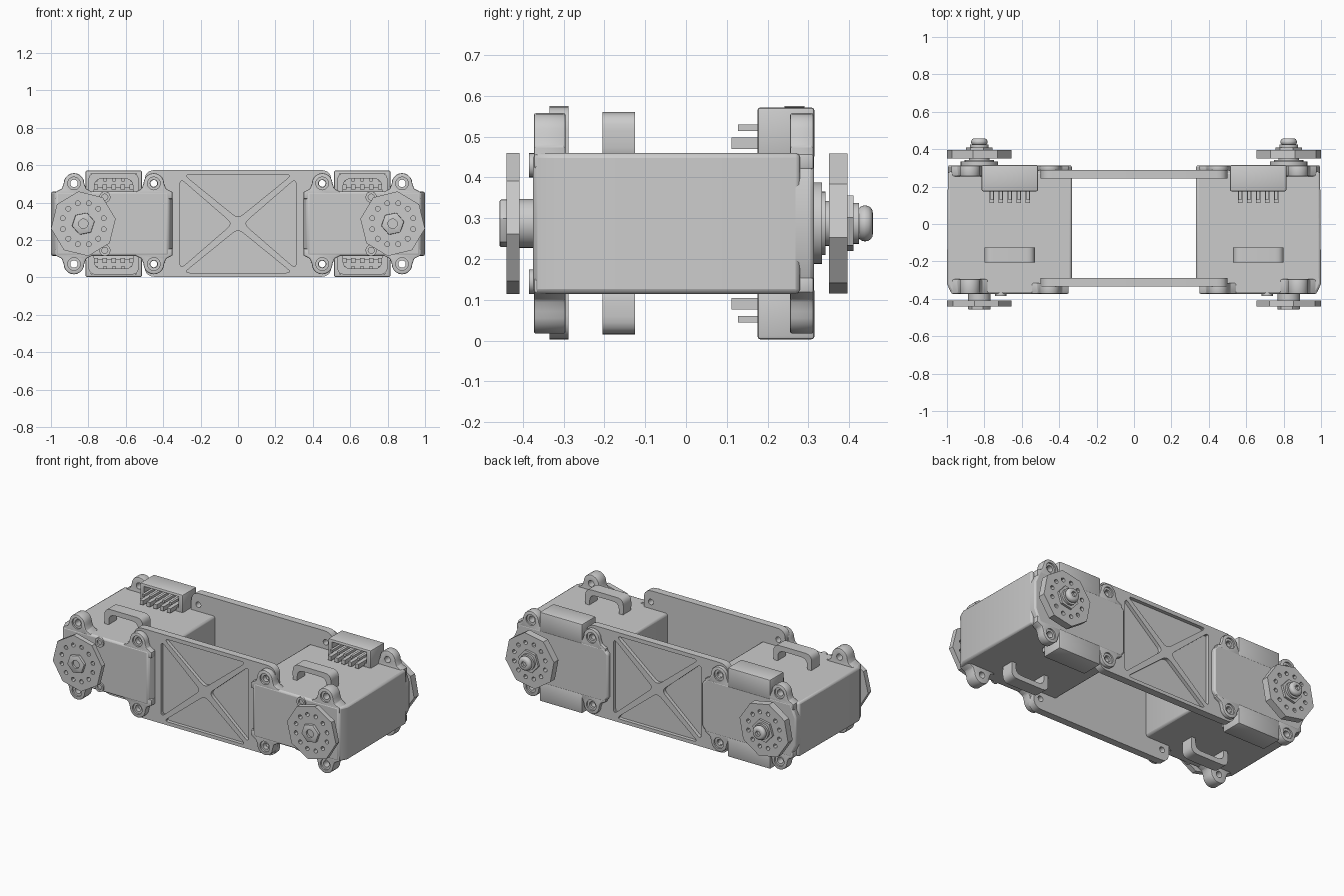
import bpy, bmesh, math
from mathutils import Vector

if "Cube" in bpy.data.objects:
    bpy.data.objects.remove(bpy.data.objects["Cube"])

H = 0.575          # full height; every part mirrors about z = H / 2
MID = H / 2


def circle(cx, cz, r, n=24, rot=0.0):
    return [(cx + r * math.cos(rot + 2 * math.pi * i / n),
             cz + r * math.sin(rot + 2 * math.pi * i / n)) for i in range(n)]


def rect(x0, x1, z0, z1):
    return [(x0, z0), (x1, z0), (x1, z1), (x0, z1)]


def rounded(pts, r, seg=5):
    out = []
    for i, p in enumerate(pts):
        p, a, b = Vector(p), Vector(pts[i - 1]), Vector(pts[(i + 1) % len(pts)])
        s = p + (a - p).normalized() * min(r, (a - p).length * 0.48)
        e = p + (b - p).normalized() * min(r, (b - p).length * 0.48)
        for k in range(seg + 1):
            t = k / seg
            out.append(tuple(s * (1 - t) ** 2 + p * 2 * t * (1 - t) + e * t * t))
    return out


def flip(pts, sx=1, sz=1):
    return [(x * sx, z if sz > 0 else H - z) for x, z in pts]


def prism(name, polys, a, b, bevel=0.0, axis='y', segs=2):
    """Extrude outlines from a to b along y (outline in xz) or z (outline in xy)."""
    bm = bmesh.new()
    for pts in polys:
        rings = []
        for d in (a, b):
            rings.append([bm.verts.new((u, d, v) if axis == 'y' else (u, v, d)) for u, v in pts])
        bm.faces.new(rings[0])
        bm.faces.new(rings[1])
        n = len(pts)
        for i in range(n):
            j = (i + 1) % n
            bm.faces.new((rings[0][i], rings[0][j], rings[1][j], rings[1][i]))
    bmesh.ops.recalc_face_normals(bm, faces=bm.faces)
    me = bpy.data.meshes.new(name)
    bm.to_mesh(me)
    bm.free()
    ob = bpy.data.objects.new(name, me)
    bpy.context.collection.objects.link(ob)
    if bevel:
        m = ob.modifiers.new("bevel", 'BEVEL')
        m.width, m.segments, m.limit_method = bevel, segs, 'ANGLE'
        m.angle_limit = math.radians(40)
    return ob


def cut(ob, polys, a, b):
    cutter = prism("cutter", polys, a, b)
    cutter.hide_render = True
    m = ob.modifiers.new("cut", 'BOOLEAN')
    m.object, m.operation, m.solver = cutter, 'DIFFERENCE', 'EXACT'
    bpy.context.view_layer.objects.active = ob
    for mod in list(ob.modifiers):
        bpy.ops.object.modifier_apply(modifier=mod.name)
    bpy.data.objects.remove(cutter)


def ear(ex):
    """Screw lug flaring out of the case edge."""
    arc = [(ex + 0.055 * math.cos(t), 0.503 + 0.055 * math.sin(t))
           for t in [math.pi * k / 10 for k in range(11)]]
    return [(ex + 0.1, 0.42), (ex + 0.1, 0.457), (ex + 0.065, 0.475)] + arc + \
           [(ex - 0.065, 0.475), (ex - 0.1, 0.457), (ex - 0.1, 0.42)]


# connecting plates with triangular recesses on their outer faces
outline = rounded(rect(-0.5, 0.5, 0.003, H), 0.06)
tri_top = [(-0.29, 0.55), (0.29, 0.55), (0, 0.315)]
tri_side = [(-0.31, 0.53), (-0.03, 0.2875), (-0.31, 0.045)]
pockets = [rounded(flip(tri_top, 1, s), 0.035) for s in (1, -1)]
pockets += [rounded(flip(tri_side, s), 0.035) for s in (1, -1)]
for name, y0, y1, c0, c1 in (("front_plate", -0.335, -0.288, -0.36, -0.313),
                             ("rear_plate", 0.242, 0.29, 0.267, 0.32)):
    plate = prism(name, [outline], y0, y1)
    cut(plate, pockets, c0, c1)
    cut(plate, [circle(sx * 0.45, z, 0.018, 16) for sx in (1, -1) for z in (0.072, 0.503)],
        y0 - 0.1, y1 + 0.1)

for side, sx in (("left", 1), ("right", -1)):
    cx = -0.827 * sx

    # motor case
    case = [(-1, -0.32), (-0.975, -0.375), (-0.37, -0.375), (-0.332, -0.295),
            (-0.332, 0.28), (-0.995, 0.28)]
    prism(side + "_case", [flip(case, sx)], 0.115, 0.46, 0.012, axis='z')
    cap = [(-0.995, 0.2), (-0.96, 0.117), (-0.36, 0.117), (-0.332, 0.15),
           (-0.332, 0.425), (-0.36, 0.458), (-0.96, 0.458), (-0.995, 0.375)]
    prism(side + "_rear_cap", [flip(cap, sx)], 0.255, 0.314, 0.01)

    for level, sz in (("upper", 1), ("lower", -1)):
        tag = side + "_" + level
        # screw lugs, front and rear
        for where, ex in (("outer", -0.877), ("inner", -0.45)):
            f_back = -0.295 if where == "outer" else -0.315
            r_front = 0.255 if where == "outer" else 0.285
            hole = flip(circle(ex, 0.503, 0.02, 16), sx, sz)
            ring = flip(circle(ex, 0.503, 0.034, 20), sx, sz)
            for face, y0, y1, c0, c1 in (("front", -0.373, f_back, -0.4, -0.362),
                                         ("rear", r_front, 0.313, 0.303, 0.34)):
                lug = prism(f"{tag}_{where}_{face}_lug", [flip(ear(ex), sx, sz)], y0, y1, 0.006)
                cut(lug, [hole], y0 - 0.1, y1 + 0.1)
                cut(lug, [ring], c0, c1)

        # cable loop
        arch = [(-0.8, 0.445), (-0.8, 0.56), (-0.53, 0.56), (-0.53, 0.445),
                (-0.562, 0.445), (-0.562, 0.528), (-0.768, 0.528), (-0.768, 0.445)]
        prism(tag + "_cable_loop", [flip(rounded(arch, 0.045), sx, sz)], -0.205, -0.125)

        # cable socket, open to the front, with pins
        sock = prism(tag + "_socket", [flip(rect(-0.815, -0.513, 0.445, 0.572), sx, sz)],
                     0.175, 0.315, 0.008)
        cut(sock, [flip(rect(-0.785, -0.543, 0.482, 0.555), sx, sz)], 0.1, 0.275)
        xs = [-0.76 + 0.048 * i for i in range(5)]
        prism(tag + "_socket_tabs",
              [flip(rect(x - 0.012, x + 0.012, 0.47, 0.498), sx, sz) for x in xs], 0.112, 0.28)
        prism(tag + "_socket_pins",
              [flip(rect(x - 0.008, x + 0.008, 0.514, 0.53), sx, sz) for x in xs], 0.128, 0.28)

        # small boss on the front face
        boss = prism(tag + "_boss", [flip(circle(-0.712, 0.43, 0.03, 20), sx, sz)], -0.385, -0.33)
        cut(boss, [flip(circle(-0.712, 0.43, 0.016, 16), sx, sz)], -0.42, -0.35)

    # octagonal horns with a ring of holes
    holes = [circle(cx + 0.113 * math.cos(t), MID + 0.113 * math.sin(t), 0.013, 12)
             for t in [math.pi * (k + 0.5) / 6 for k in range(12)]]
    for face, y0, y1, rot in (("front", -0.44, -0.408, 0.15), ("rear", 0.35, 0.396, 0.2)):
        horn = prism(f"{side}_{face}_horn", [circle(cx, MID, 0.175, 8, rot * sx)],
                     y0, y1)
        cut(horn, holes, y0 - 0.1, y1 + 0.1)

    # front hub: shaft, collar and hollow nut
    prism(side + "_front_shaft", [circle(cx, MID, 0.06, 32)], -0.409, -0.36)
    prism(side + "_front_collar", [circle(cx, MID, 0.045, 32)], -0.42, -0.38)
    nut = prism(side + "_front_nut", [circle(cx, MID, 0.062, 6, 0.2)], -0.457, -0.43, 0.004)
    cut(nut, [circle(cx, MID, 0.025, 20)], -0.5, -0.444)

    # rear hub: stacked washers and a domed screw
    for part, r, y0, y1, n in (("seal", 0.1, 0.31, 0.333, 32), ("washer", 0.078, 0.33, 0.342, 32),
                               ("spacer", 0.055, 0.34, 0.36, 32), ("ring", 0.072, 0.39, 0.41, 6),
                               ("collar", 0.05, 0.405, 0.424, 32)):
        prism(f"{side}_rear_{part}", [circle(cx, MID, r, n, 0.2)], y0, y1)
    screw = prism(side + "_rear_screw", [circle(cx, MID, 0.044, 32)], 0.42, 0.458, 0.018, segs=4)
    cut(screw, [circle(cx, MID, 0.018, 6)], 0.44, 0.5)

# smooth rounded parts, keep hard edges
bpy.ops.object.select_all(action='SELECT')
bpy.context.view_layer.objects.active = bpy.context.selected_objects[0]
bpy.ops.object.shade_smooth_by_angle(angle=math.radians(30))
